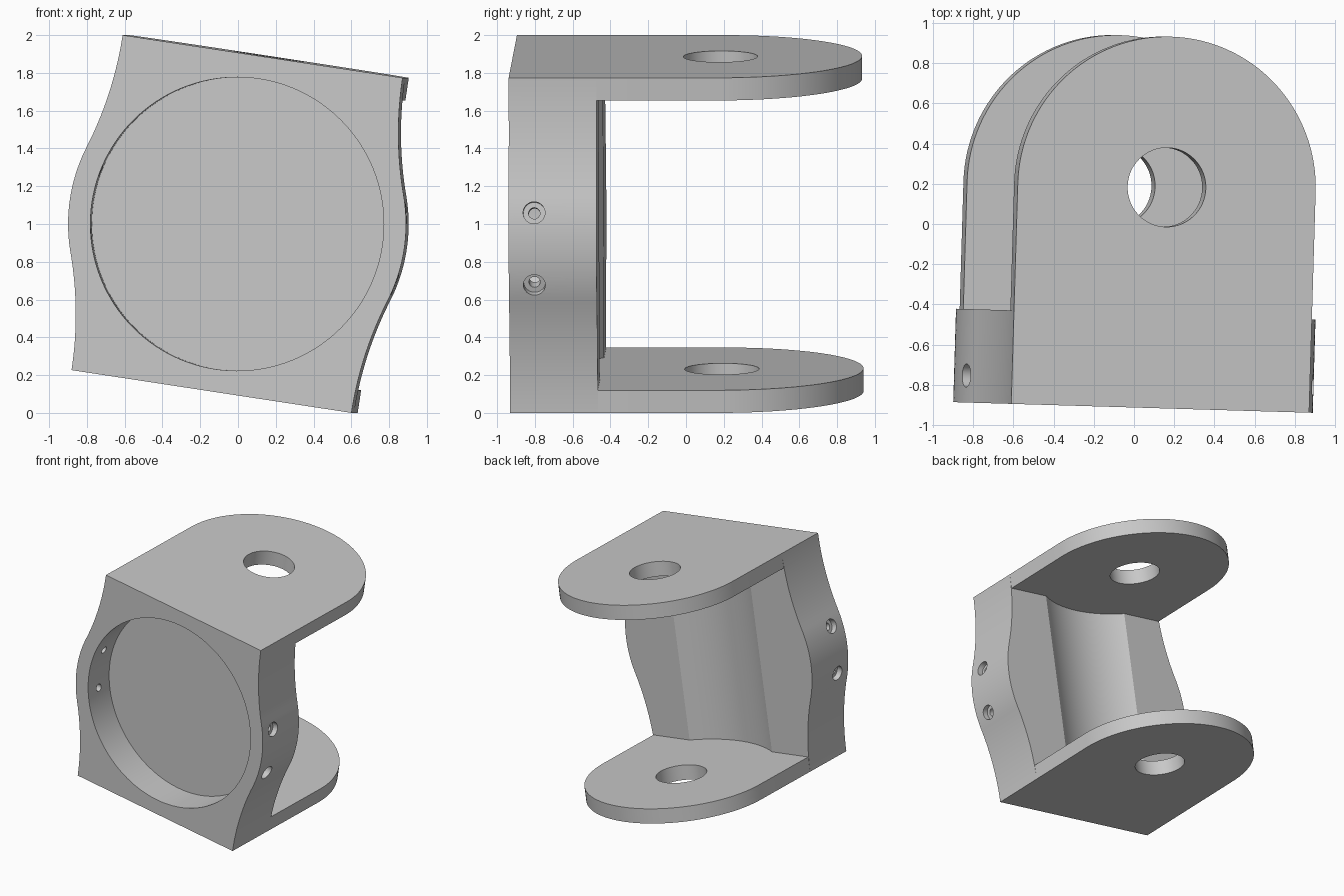
import bpy
from math import sin, cos, sqrt, atan2, pi, radians
from mathutils import Matrix, Vector
import bmesh

if "Cube" in bpy.data.objects:
    bpy.data.objects.remove(bpy.data.objects["Cube"])

# Main sizes in the bracket's own frame: front face at y = 0, centre at z = 0
HALF_W, HALF_H = 0.75, 0.897
PLATE = 0.121
DEPTH = 0.465          # thickness of the front block
HINGE = 1.10           # distance from the front face to the hinge axis
BULGE = 0.895
POCKET_R, POCKET_D = 0.777, 0.27

grey = bpy.data.materials.new("plain grey")
grey.use_nodes = True
grey.diffuse_color = (0.58, 0.58, 0.58, 1)
grey.node_tree.nodes["Principled BSDF"].inputs["Base Color"].default_value = grey.diffuse_color


def arc(cx, cy, r, a0, a1, n):
    return [(cx + r * cos(a0 + (a1 - a0) * i / n), cy + r * sin(a0 + (a1 - a0) * i / n))
            for i in range(n + 1)]


def prism(name, outline, place, sweep):
    """Extrude a 2D outline; place maps it to 3D, sweep is the extrusion."""
    bm = bmesh.new()
    face = bm.faces.new([bm.verts.new(place(*p)) for p in outline])
    ext = bmesh.ops.extrude_face_region(bm, geom=[face])
    bmesh.ops.translate(bm, vec=sweep, verts=[g for g in ext["geom"] if isinstance(g, bmesh.types.BMVert)])
    bmesh.ops.recalc_face_normals(bm, faces=bm.faces)
    me = bpy.data.meshes.new(name)
    bm.to_mesh(me)
    bm.free()
    me.materials.append(grey)
    ob = bpy.data.objects.new(name, me)
    bpy.context.collection.objects.link(ob)
    return ob


def cylinder(name, r, start, direction, length, n):
    """Solid cylinder from a start point along a direction."""
    turn = Vector(direction).to_track_quat('Z', 'Y').to_matrix()
    return prism(name, arc(0, 0, r, 0, 2 * pi * (n - 1) / n, n - 1),
                 lambda u, v: Vector(start) + turn @ Vector((u, v, 0)),
                 Vector(direction) * length)


def carve(cutter, operation='DIFFERENCE'):
    cutter.hide_render = True
    mod = bracket.modifiers.new("carve", 'BOOLEAN')
    mod.operation, mod.solver, mod.object = operation, 'EXACT', cutter
    bpy.context.view_layer.objects.active = bracket
    bpy.ops.object.modifier_apply(modifier=mod.name)
    bpy.data.objects.remove(cutter)


# Front outline: fillets starting at the corners flow into a central bulge
fillet = (HALF_H ** 2 + HALF_W ** 2 - BULGE ** 2) / (2 * (BULGE - HALF_W))
fx = HALF_W + fillet
tilt = atan2(HALF_H, fx)
side = arc(fx, -HALF_H, fillet, pi, pi - tilt, 20)
side += arc(0, 0, BULGE, -tilt, tilt, 24)[1:]
side += arc(fx, HALF_H, fillet, pi + tilt, pi, 20)[1:]
outline = side + [(-x, z) for x, z in reversed(side)]
bracket = prism("yoke_bracket", outline, lambda x, z: (x, 0, z), Vector((0, 2.2, 0)))

# Gap between the plates, with the hollow that clears the hinge
edge = atan2(DEPTH - HINGE, sqrt(HALF_W ** 2 - (HINGE - DEPTH) ** 2))
gap = [(-1.2, 3), (-1.2, DEPTH)] + arc(0, HINGE, HALF_W, -pi - edge, edge, 32) + [(1.2, DEPTH), (1.2, 3)]
inner = HALF_H - PLATE
carve(prism("gap_cutter", gap, lambda x, y: (x, y, -inner), Vector((0, 0, 2 * inner))))

# Straight plate sides and round plate ends
ends = [(-1.2, -0.2), (1.2, -0.2), (1.2, DEPTH), (HALF_W, DEPTH)]
ends += arc(0, HINGE, HALF_W, 0, pi, 64) + [(-HALF_W, DEPTH), (-1.2, DEPTH)]
carve(prism("end_shape", ends, lambda x, y: (x, y, -1.2), Vector((0, 0, 2.4))), 'INTERSECT')

# Hinge holes and round front pocket
carve(cylinder("hinge_cutter", 0.197, (0, HINGE, -1.2), (0, 0, 1), 2.4, 64))
carve(cylinder("pocket_cutter", POCKET_R, (0, -0.2, 0), (0, 1, 0), 0.2 + POCKET_D, 128))

# Radial screw holes with counterbores, two on each side, midway down the pocket
for base in (0, pi):
    for a in (base - radians(12.5), base + radians(12.5)):
        d = Vector((cos(a), 0, sin(a)))
        at = Vector((0, POCKET_D / 2, 0))
        carve(cylinder("counterbore_cutter", 0.058, at + d * 0.85, d, 0.2, 32))
        carve(cylinder("screw_cutter", 0.03, at + d * 0.7, d, 0.3, 24))

# Smooth curved faces, then tilt the whole part into place
bpy.ops.object.select_all(action='DESELECT')
bracket.select_set(True)
bpy.context.view_layer.objects.active = bracket
bpy.ops.object.shade_smooth_by_angle(angle=radians(25))
pose = Matrix.Rotation(radians(-1.7), 4, 'Z') @ Matrix.Rotation(radians(8.68), 4, 'Y')
bracket.data.transform(Matrix.Translation((-0.005, -0.913, 1)) @ pose)
